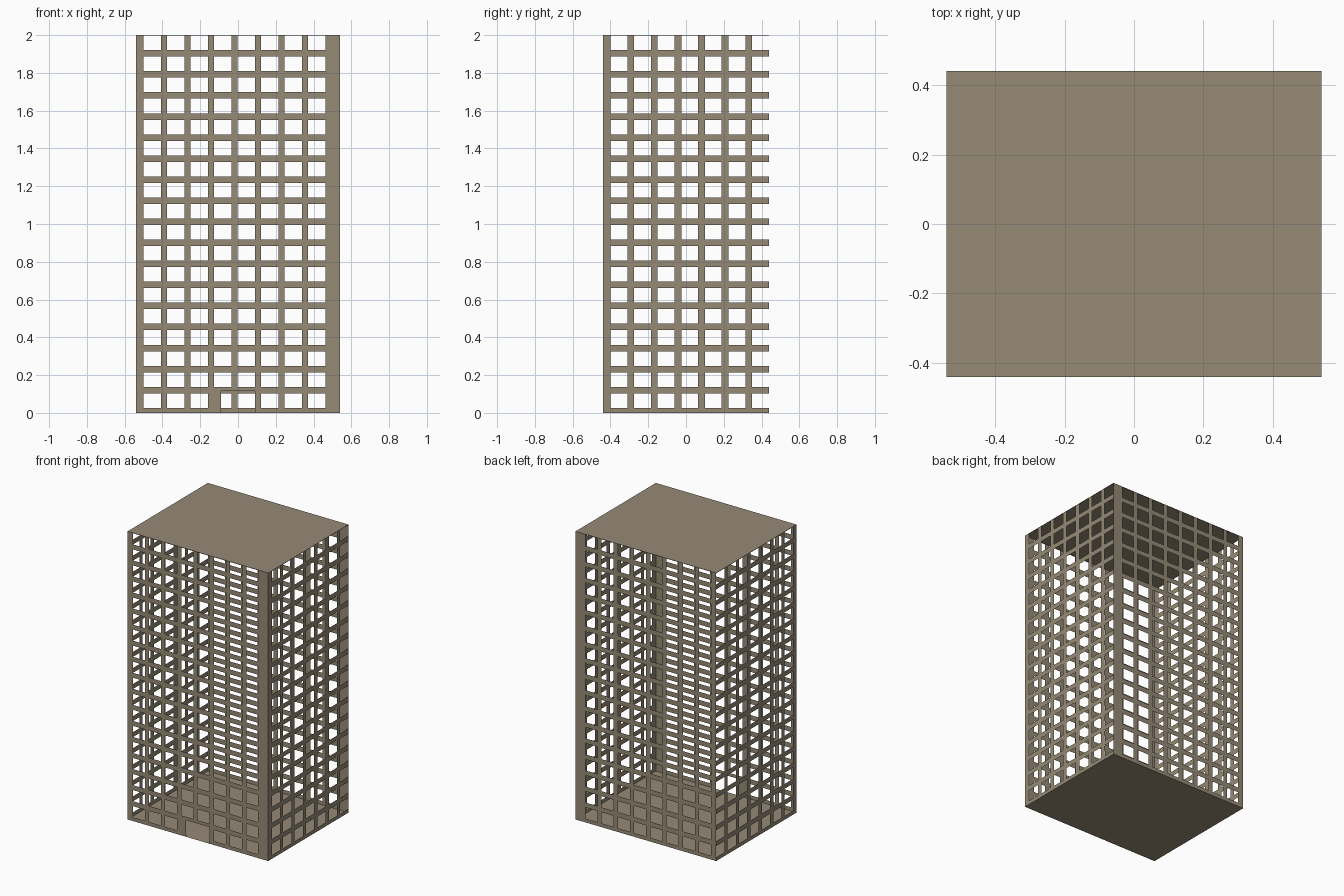
import bpy, bmesh

if "Cube" in bpy.data.objects:
    bpy.data.objects.remove(bpy.data.objects["Cube"])

HX, HY, H = 0.54, 0.44, 2.0      # half width, half depth, height
ROWS = [(0.0265 + i * 0.1114, 0.1035 + i * 0.1114) for i in range(18)]
COLS_X = [(-0.50 + i * 0.1245, -0.408 + i * 0.1245) for i in range(8)]
COLS_Y = [(-0.40 + i * 0.125, -0.311 + i * 0.125) for i in range(6)] + [(0.35, HY)]

mat = bpy.data.materials.new("concrete")
mat.diffuse_color = (0.30, 0.255, 0.18, 1)
mat.use_nodes = True
mat.node_tree.nodes["Principled BSDF"].inputs["Base Color"].default_value = mat.diffuse_color


def panel(name, us, vs, place, outward, holes=()):
    """Flat sheet split at the cut lines us, vs, leaving out the hole rectangles."""
    us = sorted({round(u, 4) for u in us})
    vs = sorted({round(v, 4) for v in vs})
    bm = bmesh.new()
    grid = [[bm.verts.new(place(u, v)) for v in vs] for u in us]
    for i in range(len(us) - 1):
        for j in range(len(vs) - 1):
            cu, cv = (us[i] + us[i + 1]) / 2, (vs[j] + vs[j + 1]) / 2
            if any(a < cu < b and c < cv < d for a, b, c, d in holes):
                continue
            bm.faces.new((grid[i][j], grid[i + 1][j], grid[i + 1][j + 1], grid[i][j + 1]))
    bmesh.ops.delete(bm, geom=[v for v in bm.verts if not v.link_faces], context='VERTS')
    for f in bm.faces:
        f.normal_update()
        if sum(a * b for a, b in zip(f.normal, outward)) < 0:
            f.normal_flip()
    me = bpy.data.meshes.new(name)
    bm.to_mesh(me)
    bm.free()
    me.materials.append(mat)
    ob = bpy.data.objects.new(name, me)
    bpy.context.collection.objects.link(ob)
    return ob


def wall(name, half, cols, place, outward, door=None):
    """Window grid wall; a door replaces the ground floor windows it overlaps."""
    holes = [(a, b, c, d) for a, b in cols for c, d in ROWS
             if not (door and a < door[1] and b > door[0] and c < door[3])]
    if door:
        holes.append(door)
    us = [-half, half] + [u for h in holes for u in h[:2]]
    vs = [0, H] + [v for h in holes for v in h[2:]]
    return panel(name, us, vs, place, outward, holes)


# Front wall with doorway, and back wall
wall("front_wall", HX, COLS_X, lambda u, v: (u, -HY, v), (0, -1, 0), (-0.09, 0.09, 0.0, 0.115))
wall("back_wall", HX, COLS_X, lambda u, v: (u, HY, v), (0, 1, 0))

# Side walls, open at the rear corner
wall("right_wall", HY, COLS_Y, lambda u, v: (HX, u, v), (1, 0, 0))
wall("left_wall", HY, COLS_Y, lambda u, v: (-HX, u, v), (-1, 0, 0))

# Roof and ground slab
panel("roof", (-HX, HX), (-HY, HY), lambda u, v: (u, v, H), (0, 0, 1))
panel("floor", (-HX, HX), (-HY, HY), lambda u, v: (u, v, 0), (0, 0, -1))
